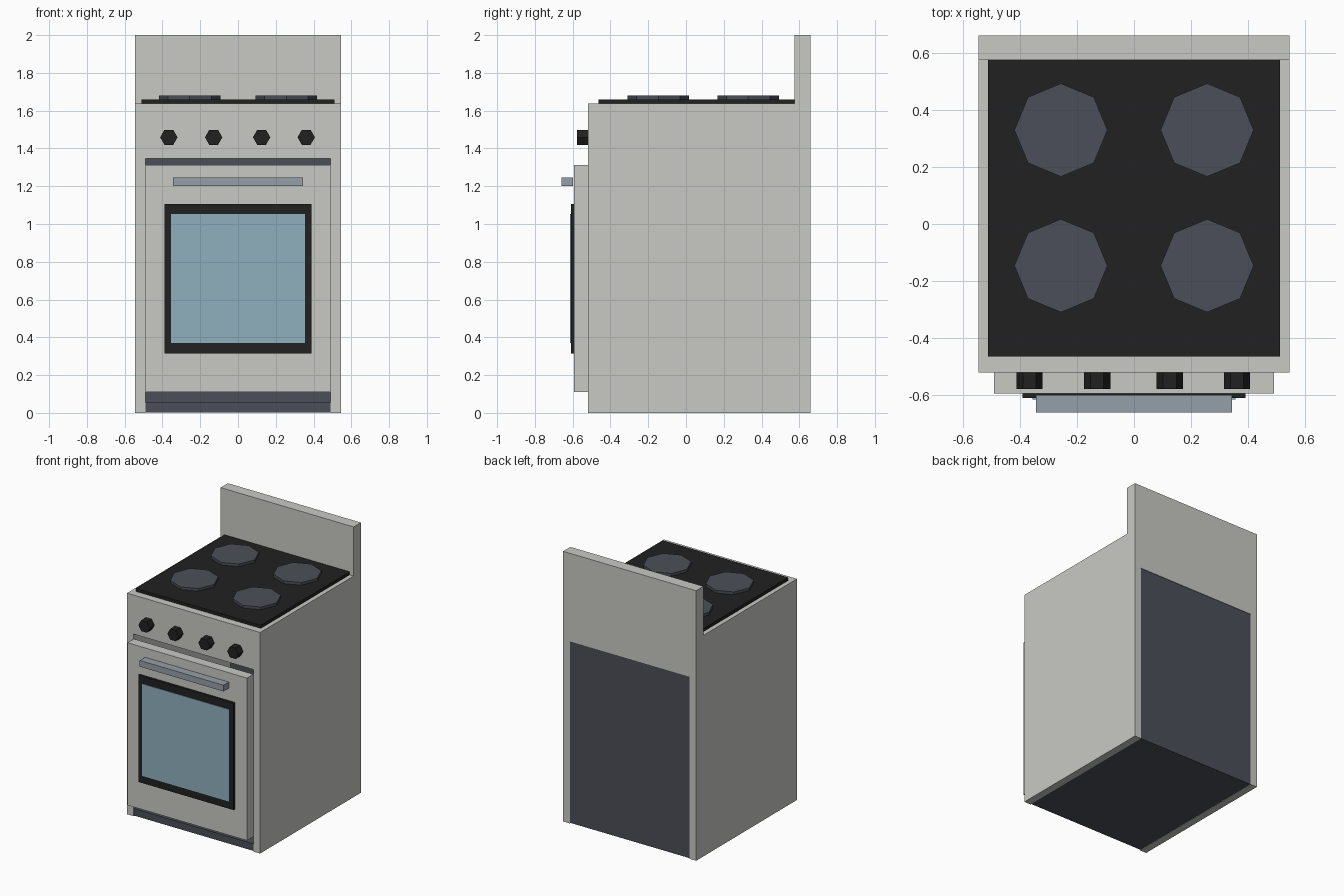
import bpy, bmesh, math
from mathutils import Matrix

if "Cube" in bpy.data.objects:
    bpy.data.objects.remove(bpy.data.objects["Cube"])


def material(name, r, g, b):
    lin = lambda c: ((c / 255 + 0.055) / 1.055) ** 2.4
    m = bpy.data.materials.new(name)
    m.diffuse_color = (lin(r), lin(g), lin(b), 1)
    m.use_nodes = True
    m.node_tree.nodes["Principled BSDF"].inputs["Base Color"].default_value = m.diffuse_color
    return m


ENAMEL = material("warm grey enamel", 201, 202, 197)
BLACK = material("black", 33, 33, 33)
SLATE = material("dark slate", 75, 79, 88)
STEEL = material("handle steel", 149, 159, 168)
GLASS = material("blue glass", 143, 176, 189)


def finish(name, bm, mat):
    bmesh.ops.recalc_face_normals(bm, faces=bm.faces)
    me = bpy.data.meshes.new(name)
    bm.to_mesh(me)
    bm.free()
    ob = bpy.data.objects.new(name, me)
    bpy.context.collection.objects.link(ob)
    me.materials.append(mat)
    return ob


def box(name, mat, x, y, z):
    """Box from (min, max) pairs."""
    bm = bmesh.new()
    bmesh.ops.create_cube(bm, size=1)
    for v in bm.verts:
        for i, (lo, hi) in enumerate((x, y, z)):
            v.co[i] = lo if v.co[i] < 0 else hi
    return finish(name, bm, mat)


def disc(name, mat, sides, radius, depth, centre, along_y=False):
    """Prism with a corner pointing along +x."""
    bm = bmesh.new()
    bmesh.ops.create_cone(bm, cap_ends=True, segments=sides,
                          radius1=radius, radius2=radius, depth=depth)
    first = max(bm.verts, key=lambda v: v.co.x).co
    turn = Matrix.Rotation(-math.atan2(first.y, first.x), 4, 'Z')
    if along_y:
        turn = Matrix.Rotation(math.pi / 2, 4, 'X') @ turn
    bm.transform(Matrix.Translation(centre) @ turn)
    return finish(name, bm, mat)


# Body: L-shaped side profile with the raised back guard, hollowed front to back
profile = [(-0.52, 0), (0.66, 0), (0.66, 2), (0.575, 2), (0.575, 1.637), (-0.52, 1.637)]
bm = bmesh.new()
face = bm.faces.new([bm.verts.new((-0.545, y, z)) for y, z in profile])
ext = bmesh.ops.extrude_face_region(bm, geom=[face])
bmesh.ops.translate(bm, vec=(1.09, 0, 0),
                    verts=[v for v in ext["geom"] if isinstance(v, bmesh.types.BMVert)])
body = finish("body", bm, ENAMEL)
cutter = box("cavity_cutter", ENAMEL, (-0.49, 0.49), (-1, 1), (-0.2, 1.348))
cutter.hide_render = True
cutter.display_type = 'WIRE'
cut = body.modifiers.new("cavity", 'BOOLEAN')
cut.operation = 'DIFFERENCE'
cut.solver = 'EXACT'
cut.object = cutter

# Dark panels closing the cavity
box("back_panel", SLATE, (-0.49, 0.49), (0.61, 0.656), (0.003, 1.348))
box("floor_panel", SLATE, (-0.49, 0.49), (-0.516, 0.61), (0.003, 0.055))

# Oven door with framed window and handle
box("oven_door", ENAMEL, (-0.49, 0.49), (-0.594, -0.52), (0.11, 1.313))
box("window_frame", BLACK, (-0.39, 0.39), (-0.61, -0.594), (0.315, 1.107))
box("window_glass", GLASS, (-0.355, 0.355), (-0.614, -0.609), (0.37, 1.052))
box("door_handle", STEEL, (-0.343, 0.343), (-0.66, -0.598), (1.2, 1.246))

# Control knobs
for i, x in enumerate((-0.366, -0.129, 0.125, 0.361)):
    disc(f"knob_{i + 1}", BLACK, 6, 0.046, 0.057, (x, -0.5485, 1.459), along_y=True)

# Cooktop and burners
box("cooktop", BLACK, (-0.512, 0.512), (-0.464, 0.575), (1.637, 1.66))
for side, x in (("left", -0.256), ("right", 0.256)):
    for row, y in (("front", -0.146), ("back", 0.329)):
        disc(f"burner_{row}_{side}", SLATE, 8, 0.163, 0.024, (x, y, 1.668))
